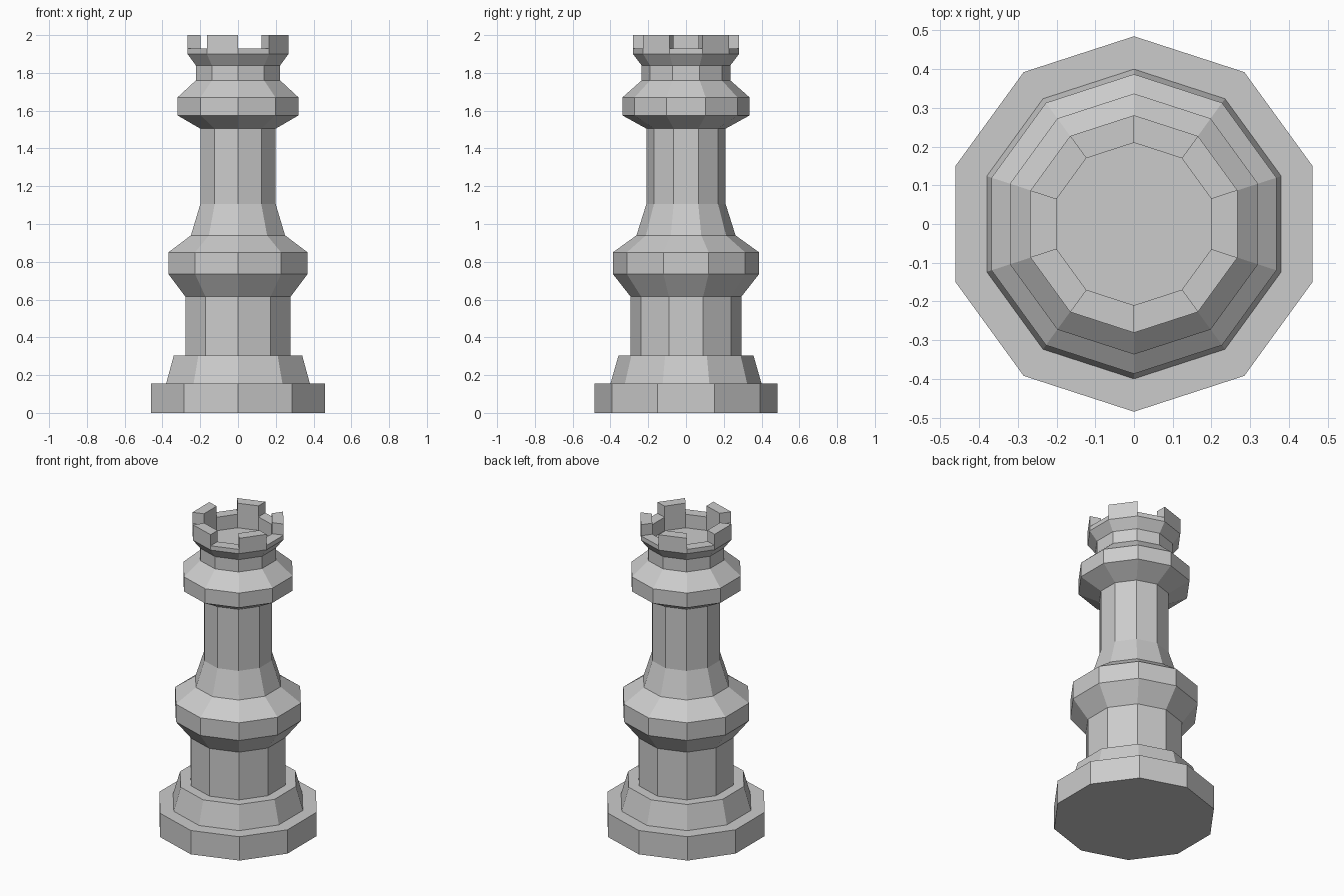
import bpy
import bmesh
from math import cos, sin, pi

SIDES = 10

cube = bpy.data.objects.get("Cube")
if cube:
    bpy.data.objects.remove(cube, do_unlink=True)

stone = bpy.data.materials.new("stone_grey")
stone.use_nodes = True
grey = (0.6, 0.6, 0.6, 1)
stone.diffuse_color = grey
stone.node_tree.nodes["Principled BSDF"].inputs["Base Color"].default_value = grey


def turn(bm, profile):
    """Revolve (radius, height) points into flat-sided rings, a corner facing front and back."""
    rings = []
    for r, z in profile:
        angles = [pi / 2 + 2 * pi * i / SIDES for i in range(SIDES)]
        rings.append([bm.verts.new((r * cos(a), r * sin(a), z)) for a in angles])
    bands = []
    for low, high in zip(rings, rings[1:]):
        bands.append([bm.faces.new((low[i], low[(i + 1) % SIDES],
                                    high[(i + 1) % SIDES], high[i]))
                      for i in range(SIDES)])
    return rings, bands


def finish(bm, name):
    mesh = bpy.data.meshes.new(name)
    bm.normal_update()
    bm.to_mesh(mesh)
    bm.free()
    mesh.materials.append(stone)
    obj = bpy.data.objects.new(name, mesh)
    bpy.context.collection.objects.link(obj)


# Body: plinth, tapered foot, lower drum and collar, shaft, upper collar
bm = bmesh.new()
rings, _ = turn(bm, [
    (0.485, 0), (0.485, 0.155), (0.40, 0.155), (0.357, 0.305),
    (0.293, 0.305), (0.293, 0.615), (0.387, 0.735), (0.387, 0.85),
    (0.262, 0.94), (0.21, 1.105), (0.21, 1.505),
    (0.337, 1.575), (0.337, 1.67), (0.235, 1.76),
])
bm.faces.new(rings[0][::-1])
finish(bm, "turned_body")

# Crown: neck, flared rim, sunken floor
bm = bmesh.new()
rings, bands = turn(bm, [
    (0.235, 1.76), (0.235, 1.84), (0.281, 1.9), (0.281, 1.928),
    (0.21, 1.928), (0.21, 1.84),
])
bm.faces.new(rings[-1])

# Battlements: raise every other section of the rim
raised = bmesh.ops.extrude_discrete_faces(bm, faces=bands[3][0::2])["faces"]
bmesh.ops.translate(bm, vec=(0, 0, 2 - 0.964 * 2),
                    verts=list({v for f in raised for v in f.verts}))
finish(bm, "battlement_crown")
